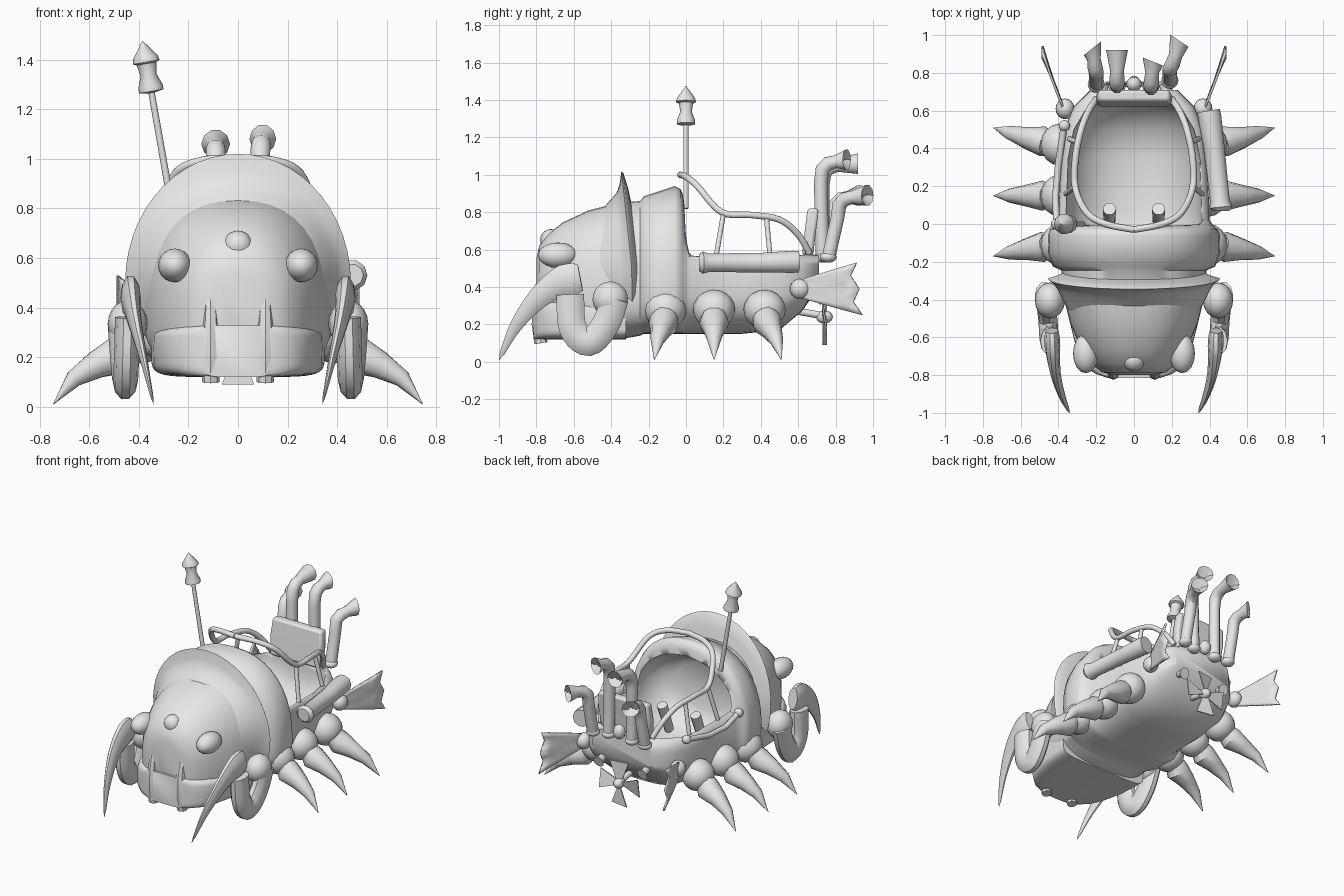
import bpy, bmesh, math
from mathutils import Vector, Matrix

cube = bpy.data.objects.get("Cube")
if cube:
    bpy.data.objects.remove(cube)

grey = bpy.data.materials.new("plain_grey")
grey.use_nodes = True
grey.diffuse_color = (0.8, 0.8, 0.8, 1)
grey.node_tree.nodes["Principled BSDF"].inputs["Base Color"].default_value = (0.8, 0.8, 0.8, 1)


def finish(name, bm, angle=40):
    bmesh.ops.remove_doubles(bm, verts=bm.verts, dist=0.0005)
    bmesh.ops.recalc_face_normals(bm, faces=bm.faces)
    me = bpy.data.meshes.new(name)
    bm.to_mesh(me)
    bm.free()
    ob = bpy.data.objects.new(name, me)
    bpy.context.collection.objects.link(ob)
    me.materials.append(grey)
    bpy.ops.object.select_all(action='DESELECT')
    ob.select_set(True)
    bpy.context.view_layer.objects.active = ob
    bpy.ops.object.shade_smooth_by_angle(angle=math.radians(angle))
    return ob


def skin(name, rings, closed=True, caps=True, angle=40):
    """Surface through a list of equally long rings of points."""
    bm = bmesh.new()
    rows = [[bm.verts.new(p) for p in r] for r in rings]
    n = len(rows[0])
    for a, b in zip(rows, rows[1:]):
        for i in range(n if closed else n - 1):
            j = (i + 1) % n
            bm.faces.new((a[i], a[j], b[j], b[i]))
    if caps:
        bm.faces.new(rows[0])
        bm.faces.new(rows[-1])
    return finish(name, bm, angle)


def section(y, hw, top, bottom, mid=0.4, n_top=2.0, n_low=3.0, count=40):
    """Arch-shaped cross-section, seen along y."""
    pts = []
    for i in range(count):
        t = 2 * math.pi * i / count
        c, s = math.cos(t), math.sin(t)
        n = n_top if s >= 0 else n_low
        h = top - mid if s >= 0 else mid - bottom
        pts.append(Vector((hw * math.copysign(abs(c) ** (2 / n), c), y,
                           mid + h * math.copysign(abs(s) ** (2 / n), s))))
    return pts


def tube(name, pts, radii, sides=10, squash=1.0, mirror=False):
    """Swept tube; squash flattens it across x. Mirror adds the -x twin."""
    pts = [Vector(p) for p in pts]
    if not isinstance(radii, (list, tuple)):
        radii = [radii] * len(pts)
    span = (pts[-1] - pts[0]).normalized()
    ref = Vector((0, 1, 0)) if abs(span.x) > 0.6 else Vector((1, 0, 0))
    rings = []
    for i, p in enumerate(pts):
        t = (pts[min(i + 1, len(pts) - 1)] - pts[max(i - 1, 0)]).normalized()
        u = (ref - t * t.dot(ref)).normalized()
        v = t.cross(u)
        r = max(radii[i], 0.001)
        rings.append([p + u * r * squash * math.cos(2 * math.pi * k / sides)
                      + v * r * math.sin(2 * math.pi * k / sides) for k in range(sides)])
    if mirror:
        skin(name + "_right", [[Vector((-q.x, q.y, q.z)) for q in r] for r in rings])
    return skin(name + ("_left" if mirror else ""), rings)


def ball(name, loc, size, mirror=False):
    for s in ((1, -1) if mirror else (1,)):
        bm = bmesh.new()
        m = Matrix.Translation((loc[0] * s, loc[1], loc[2])) @ Matrix.Diagonal((*size, 1))
        bmesh.ops.create_uvsphere(bm, u_segments=16, v_segments=10, radius=1, matrix=m)
        finish(name + {1: "_left", -1: "_right"}[s] if mirror else name, bm)


def smooth(pts, steps=5):
    """Catmull-Rom points through a few control points."""
    p = [Vector(q) for q in pts]
    p = [2 * p[0] - p[1]] + p + [2 * p[-1] - p[-2]]
    out = []
    for a, b, c, d in zip(p, p[1:], p[2:], p[3:]):
        for k in range(steps):
            t = k / steps
            out.append(0.5 * (2 * b + (c - a) * t + (2 * a - 5 * b + 4 * c - d) * t * t
                              + (3 * b - a - 3 * c + d) * t ** 3))
    return out + [p[-2]]


# Body: head, hood and tub in one loft, hollowed for the cockpit
head = [(-0.80, 0.10, 0.55, 0.16), (-0.785, 0.17, 0.62, 0.14), (-0.74, 0.225, 0.68, 0.13),
        (-0.66, 0.28, 0.745, 0.12), (-0.52, 0.34, 0.81, 0.12), (-0.36, 0.38, 0.85, 0.12),
        (-0.245, 0.385, 0.86, 0.14), (-0.225, 0.43, 0.885, 0.15), (-0.15, 0.455, 0.91, 0.15),
        (-0.06, 0.455, 0.94, 0.15), (-0.03, 0.445, 0.925, 0.15), (-0.015, 0.425, 0.89, 0.15)]
tub = [(0.02, 0.40, 0.60, 0.15), (0.3, 0.39, 0.59, 0.15), (0.5, 0.37, 0.58, 0.17),
       (0.62, 0.32, 0.58, 0.27), (0.71, 0.23, 0.57, 0.40)]
body = skin("body", [section(*s, n_top=2.3) for s in head]
            + [section(*s, n_top=5, n_low=2.7) for s in tub], angle=50)
hollow = [(-0.2, 0.2, 0.72, 0.4), (-0.16, 0.29, 0.78, 0.33), (-0.08, 0.345, 0.83, 0.28),
          (0.0, 0.36, 0.845, 0.26), (0.08, 0.36, 0.85, 0.25), (0.35, 0.35, 0.85, 0.25),
          (0.5, 0.32, 0.85, 0.28), (0.6, 0.26, 0.85, 0.38), (0.64, 0.2, 0.85, 0.45)]
cutter = skin("cockpit_cutter", [section(*s, mid=0.58, n_low=2.2) for s in hollow])
cutter.hide_render = True
cut = body.modifiers.new("cockpit", 'BOOLEAN')
cut.operation = 'DIFFERENCE'
cut.object = cutter
cut.solver = 'EXACT'
bpy.context.view_layer.objects.active = body
bpy.ops.object.modifier_apply(modifier="cockpit")
bpy.data.objects.remove(cutter)

# Collar flaring smoothly out of the head
rings = []
for y, hw, rise, sweep in ((-0.46, 0.345, 0.30, 0), (-0.40, 0.378, 0.365, 0.005),
                           (-0.35, 0.402, 0.405, 0.02), (-0.315, 0.425, 0.45, 0.04),
                           (-0.29, 0.455, 0.52, 0.055), (-0.285, 0.45, 0.51, 0.05),
                           (-0.275, 0.415, 0.43, 0.035), (-0.26, 0.375, 0.34, 0.03)):
    ring = []
    for i in range(33):
        t = math.radians(-20 + 220 * i / 32)
        ring.append(Vector((hw * math.cos(t), y - sweep * max(math.sin(t), 0),
                            0.5 + rise * math.sin(t))))
    rings.append(ring)
skin("collar", rings, closed=False, caps=False)

# Jaw, fangs, eyes and brow
jaw = [(-0.815, 0.14), (-0.79, 0.21), (-0.74, 0.265), (-0.66, 0.305), (-0.52, 0.34), (-0.32, 0.35)]
skin("jaw", [section(y, w, 0.33, 0.12, mid=0.24, n_top=5, n_low=6) for y, w in jaw])
tube("fang", [(0.11, -0.775, 0.10), (0.11, -0.79, 0.2), (0.11, -0.79, 0.33), (0.11, -0.775, 0.43)],
     [0.035, 0.035, 0.032, 0.025], sides=8, mirror=True)
ball("eye", (0.255, -0.685, 0.57), (0.068, 0.105, 0.068), mirror=True)
ball("brow_bump", (0, -0.72, 0.65), (0.06, 0.06, 0.06))

# Front tusks on folded arms
ball("shoulder", (0.445, -0.405, 0.335), (0.08, 0.095, 0.095), mirror=True)
tube("arm", smooth([(0.475, -0.38, 0.34), (0.465, -0.43, 0.2), (0.455, -0.52, 0.105),
                    (0.45, -0.605, 0.18), (0.445, -0.62, 0.36)]),
     [0.078] * 21, squash=0.65, mirror=True)
tube("tusk", smooth([(0.435, -0.565, 0.45), (0.43, -0.67, 0.425), (0.415, -0.79, 0.34),
                     (0.38, -0.91, 0.19), (0.34, -1.0, 0.01)]),
     [0.075, 0.085, 0.09, 0.09] + [0.092 - 0.0052 * i for i in range(16)] + [0],
     squash=0.45, mirror=True)

# Three ball-jointed claws on each side
for label, y, lean in (("front", -0.11, -0.06), ("middle", 0.15, 0.0), ("rear", 0.42, 0.09)):
    ball(label + "_claw_joint", (0.39, y, 0.28), (0.105, 0.112, 0.105), mirror=True)
    tube(label + "_claw", [(0.45, y, 0.25), (0.485, y + lean * 0.2, 0.205), (0.57, y + lean * 0.4, 0.17),
                           (0.66, y + lean * 0.7, 0.115), (0.745, y + lean, 0.01)],
         [0.065, 0.08, 0.058, 0.037, 0], mirror=True)

# Roll cage
half = smooth([(0, -0.03, 1.0), (0.15, 0.0, 0.99), (0.25, 0.06, 0.94), (0.31, 0.19, 0.8),
               (0.31, 0.35, 0.785), (0.28, 0.5, 0.76), (0.24, 0.6, 0.68), (0.2, 0.66, 0.58)])
tube("cage_rail", half, 0.018, mirror=True)
tube("front_cage_post", [(0.31, 0.2, 0.79), (0.36, 0.16, 0.56)], 0.014, mirror=True)
tube("rear_cage_post", [(0.295, 0.43, 0.77), (0.34, 0.45, 0.56)], 0.014, mirror=True)

# Padded back panel
panel = []
for y, z, w in ((0.62, 0.57, 0.19), (0.635, 0.7, 0.2), (0.65, 0.82, 0.19)):
    panel.append([Vector(p) for p in ((-w, y, z), (w, y, z), (w, y + 0.06, z), (-w, y + 0.06, z))])
back = skin("back_panel", panel)
bevel = back.modifiers.new("rounding", 'BEVEL')
bevel.width = 0.015
bevel.segments = 2

# Exhaust pipes with flared mouths
for label, x, foot, y, z, lean, reach in (("inner_right", -0.09, 0.73, 0.74, 1.04, 0.0, 0.18),
                                          ("inner_left", 0.09, 0.73, 0.73, 1.06, 0.01, 0.13),
                                          ("outer_right", -0.2, 0.74, 0.8, 0.87, -0.02, 0.13),
                                          ("outer_left", 0.19, 0.76, 0.82, 0.87, 0.05, 0.15)):
    tube(label + "_exhaust",
         [(x, foot, 0.55), (x, y - 0.01, z - 0.1), (x, y, z - 0.03), (x + lean * 0.3, y + 0.03, z),
          (x + lean * 0.6, y + 0.07, z + 0.01), (x + lean, y + reach, z + 0.02),
          (x + lean, y + reach - 0.05, z + 0.01)],
         [0.038, 0.038, 0.04, 0.04, 0.036, 0.058, 0.025])
    ball(label + "_exhaust_foot", (x, foot, 0.56), (0.045, 0.045, 0.03))

# Antenna with pointed tip
axis = [Vector((-0.27, 0, 0.82)), Vector((-0.385, 0, 1.475))]
stops = ((0, 0.014), (0.68, 0.013), (0.69, 0.05), (0.72, 0.05), (0.79, 0.032),
         (0.86, 0.04), (0.87, 0.055), (0.9, 0.05), (1, 0))
tube("antenna", [axis[0].lerp(axis[1], t) for t, r in stops], [r for t, r in stops])

# Side tank on one flank, thin linkage on the other
tube("side_tank", [(0.46, 0.07, 0.53), (0.46, 0.09, 0.53), (0.455, 0.12, 0.53), (0.425, 0.4, 0.53),
                   (0.4, 0.57, 0.535), (0.395, 0.6, 0.535)],
     [0.045, 0.062, 0.052, 0.055, 0.062, 0.06])
tube("side_linkage", [(-0.41, 0.0, 0.56), (-0.415, 0.15, 0.52), (-0.4, 0.32, 0.52),
                      (-0.37, 0.52, 0.56)], 0.018)
for i, y in enumerate((0.0, 0.52)):
    ball("linkage_joint_%d" % i, (-0.41 + 0.08 * y, y, 0.56), (0.03, 0.03, 0.03))

# Tail fins: thin scalloped fans
ball("fin_joint", (0.365, 0.61, 0.39), (0.05, 0.055, 0.055), mirror=True)
for side, s in (("left", 1), ("right", -1)):
    rows = []
    for f in range(6):
        t = f / 5
        row = []
        for k in range(9):
            v = k / 4 - 1
            y = 0.6 + t * (0.305 + 0.02 * math.cos(2 * math.pi * v) * t - 0.015 * v)
            ripple = 0.01 * t * (1 - t) * math.cos(2 * math.pi * v)
            row.append(Vector((s * (0.375 + 0.115 * t + ripple), y, 0.39 + v * (0.045 + 0.095 * t))))
        rows.append(row)
    fin = skin("tail_fin_" + side, rows, closed=False, caps=False)
    fin.modifiers.new("thickness", 'SOLIDIFY').thickness = 0.012

# Propeller under the tail
tube("propeller_shaft", [(0, 0.6, 0.27), (0, 0.77, 0.24)], 0.02)
ball("propeller_hub", (0, 0.74, 0.24), (0.035, 0.045, 0.035))
for i in range(4):
    spin = Matrix.Rotation(i * math.pi / 2, 3, 'Y')
    blade = [[spin @ Vector((x, d, z)) + Vector((0, 0.74, 0.24)) for x, d in
              ((-w, -0.014), (w, 0.006), (w, 0.014), (-w, -0.006))]
             for z, w in ((0.02, 0.015), (0.15, 0.065))]
    skin("propeller_blade_%d" % i, blade)

# Tail knobs and cockpit levers
tube("tail_knob", [(0.17, 0.62, 0.38), (0.17, 0.7, 0.35), (0.17, 0.73, 0.34)], [0.025, 0.025, 0.04], mirror=True)
ball("top_knob", (0, 0.74, 0.6), (0.04, 0.04, 0.05))
tube("lever", [(0.13, 0.0, 0.3), (0.13, 0.08, 0.5)], [0.03, 0.035], mirror=True)
